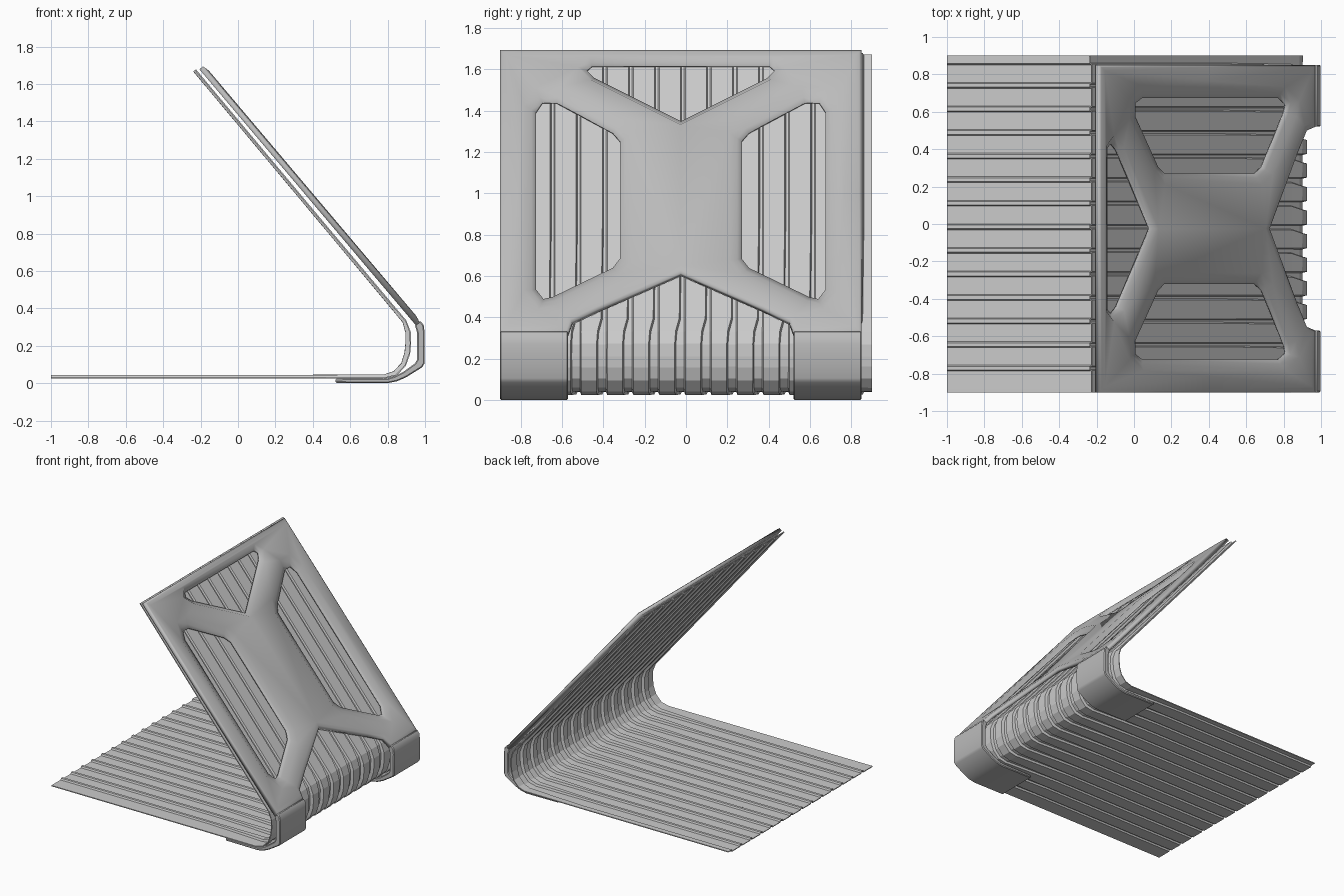
import bpy, bmesh
from mathutils import Vector

if "Cube" in bpy.data.objects:
    bpy.data.objects.remove(bpy.data.objects["Cube"])

YC = -0.025                       # centre line of the frame in y
A = Vector((0.995, 0, 0.31))      # lowest point of the sloping frame's outer face
D = Vector((-0.646, 0, 0.764))    # direction up the slope
N = Vector((0.764, 0, 0.646))     # outward normal of the slope

dark = bpy.data.materials.new("frame_grey")
dark.diffuse_color = (0.5, 0.5, 0.5, 1)
dark.use_nodes = True
dark.node_tree.nodes["Principled BSDF"].inputs["Base Color"].default_value = dark.diffuse_color


def finish(bm, name):
    bmesh.ops.recalc_face_normals(bm, faces=bm.faces)
    me = bpy.data.meshes.new(name)
    bm.to_mesh(me)
    bm.free()
    ob = bpy.data.objects.new(name, me)
    bpy.context.collection.objects.link(ob)
    return ob


def smooth(ob, angle):
    bpy.ops.object.select_all(action='DESELECT')
    ob.select_set(True)
    bpy.context.view_layer.objects.active = ob
    bpy.ops.object.shade_smooth_by_angle(angle=angle)


# Corrugated sheet: (x, z, rib depth, groove width) along the bent path
path = [(-1, .035, .006, .022), (.3, .035, .006, .022), (.5, .035, .007, .03),
        (.78, .035, .008, .045), (.84, .052, .011, .05), (.885, .1, .011, .05),
        (.905, .16, .012, .05), (.91, .21, .012, .05), (.91, .27, .011, .05),
        (.89, .33, .008, .045), (.84, .39, .007, .028), (.47, .832, .006, .022),
        (-.232, 1.672, .006, .022)]
pts = [Vector(p[:2]) for p in path]
period, ribs = 0.126, 14

bm = bmesh.new()
rows = []
for i, (x, z, depth, groove) in enumerate(path):
    p = pts[i]
    a = (p - pts[i - 1]).normalized() if i else (pts[1] - p).normalized()
    b = (pts[i + 1] - p).normalized() if i < len(pts) - 1 else a
    t = (a + b).normalized()
    out = Vector((t.y, -t.x))
    profile = [(-0.9, 1)]
    for k in range(ribs):
        y = -0.895 + k * period
        profile += [(y + .006, 1 if k == 0 else -1), (y + .012, 1),
                    (y + period - groove + .006, 1), (y + period - groove + .012, -1)]
    profile.append((0.9, -1))
    rows.append([bm.verts.new((p.x + out.x * k * depth, y, p.y + out.y * k * depth))
                 for y, k in profile])
for r0, r1 in zip(rows, rows[1:]):
    for j in range(len(r0) - 1):
        bm.faces.new((r0[j], r0[j + 1], r1[j + 1], r1[j]))
sheet = finish(bm, "corrugated_sheet")
mod = sheet.modifiers.new("thickness", 'SOLIDIFY')
mod.thickness, mod.offset = 0.007, 0


# Sloping frame: outline and holes given as (distance from centre line, height)
def offset_loop(loop, d):
    """Move every edge of a loop to its right by d and re-intersect the corners."""
    v = [Vector(p) for p in loop]
    lines = []
    for i, p in enumerate(v):
        e = (v[(i + 1) % len(v)] - p).normalized()
        lines.append((p + Vector((e.y, -e.x)) * d, e))
    res = []
    for i in range(len(v)):
        (p, e), (q, f) = lines[i - 1], lines[i]
        cr = e.x * f.y - e.y * f.x
        w = q - p
        res.append(q if abs(cr) < 1e-5 else p + e * ((w.x * f.y - w.y * f.x) / cr))
    return res


def area(loop):
    return sum(loop[i - 1][0] * p[1] - p[0] * loop[i - 1][1] for i, p in enumerate(loop)) / 2


def mirror(loop):
    return [(-x, z) for x, z in reversed(loop)]


half = [(0, .62), (.40, .445), (.525, .385), (.545, .33), (.875, .33), (.875, 1.0), (.875, 1.70)]
outline = half + mirror(half[1:])
side_hole = [(.295, .70), (.33, .655), (.62, .515), (.665, .505), (.70, .55),
             (.70, 1.41), (.67, 1.455), (.60, 1.455), (.33, 1.31), (.295, 1.27)]
top_half = [(0, 1.365), (.42, 1.575), (.455, 1.61), (.43, 1.632)]
top_hole = top_half + mirror(top_half[1:])
loops = [(outline, .03), (side_hole, .058), (mirror(side_hole), .058), (top_hole, .03)]

bm = bmesh.new()
back_edges, face_edges = [], []


def place(p, d):
    pos = A + D * ((p[1] - A.z) / D.z) - N * d
    return bm.verts.new((pos.x, p[0] + YC, pos.z))


def ring_edges(ring):
    return [bm.edges.new((ring[i - 1], ring[i])) for i in range(len(ring))]


for k, (loop, rim) in enumerate(loops):
    sign = 1 if area(loop) > 0 else -1
    if k == 0:
        sign = -sign
    inner = offset_loop(loop, rim * sign)
    ledge = offset_loop(loop, rim * .4 * sign)
    if k == 0:                    # the fold on each side edge widens at mid height
        for p in inner:
            if abs(p.y - 1.0) < 1e-4:
                p.x *= .935
    d0, d1 = (.010, .005) if k == 0 else (.026, .021)
    rings = [[place(p, .034) for p in loop], [place(p, d0) for p in loop],
             [place(p, d1) for p in ledge], [place(p, 0) for p in inner]]
    back_edges += ring_edges(rings[0])
    face_edges += ring_edges(rings[-1])
    for r0, r1 in zip(rings, rings[1:]):
        for i in range(len(loop)):
            bm.faces.new((r0[i - 1], r0[i], r1[i], r1[i - 1]))
for edges in (back_edges, face_edges):
    bmesh.ops.triangle_fill(bm, edges=edges, use_beauty=True)
frame = finish(bm, "sloping_frame")
frame.data.materials.append(dark)
smooth(frame, 3.1)

# Two bent feet that carry the frame down and under the sheet
foot = [(.52, .002), (.80, 0), (.85, .010), (.90, .032), (.985, .085), (.997, .105),
        (.998, .27), (.993, .31), (.975, .334), (.945, .312), (.958, .27),
        (.958, .125), (.945, .105), (.88, .058), (.84, .038), (.80, .026), (.52, .024)]
for side, name in ((-1, "front_foot"), (1, "rear_foot")):
    bm = bmesh.new()
    y0, y1 = sorted((side * .545 + YC, side * .875 + YC))
    a = [bm.verts.new((x, y0, z)) for x, z in foot]
    b = [bm.verts.new((x, y1, z)) for x, z in foot]
    bm.faces.new(a)
    bm.faces.new(b)
    for i in range(len(foot)):
        bm.faces.new((a[i - 1], a[i], b[i], b[i - 1]))
    ob = finish(bm, name)
    ob.data.materials.append(dark)
    bev = ob.modifiers.new("edge_chamfer", 'BEVEL')
    bev.width, bev.segments, bev.angle_limit = 0.006, 1, 1.2
    smooth(ob, 0.6)
